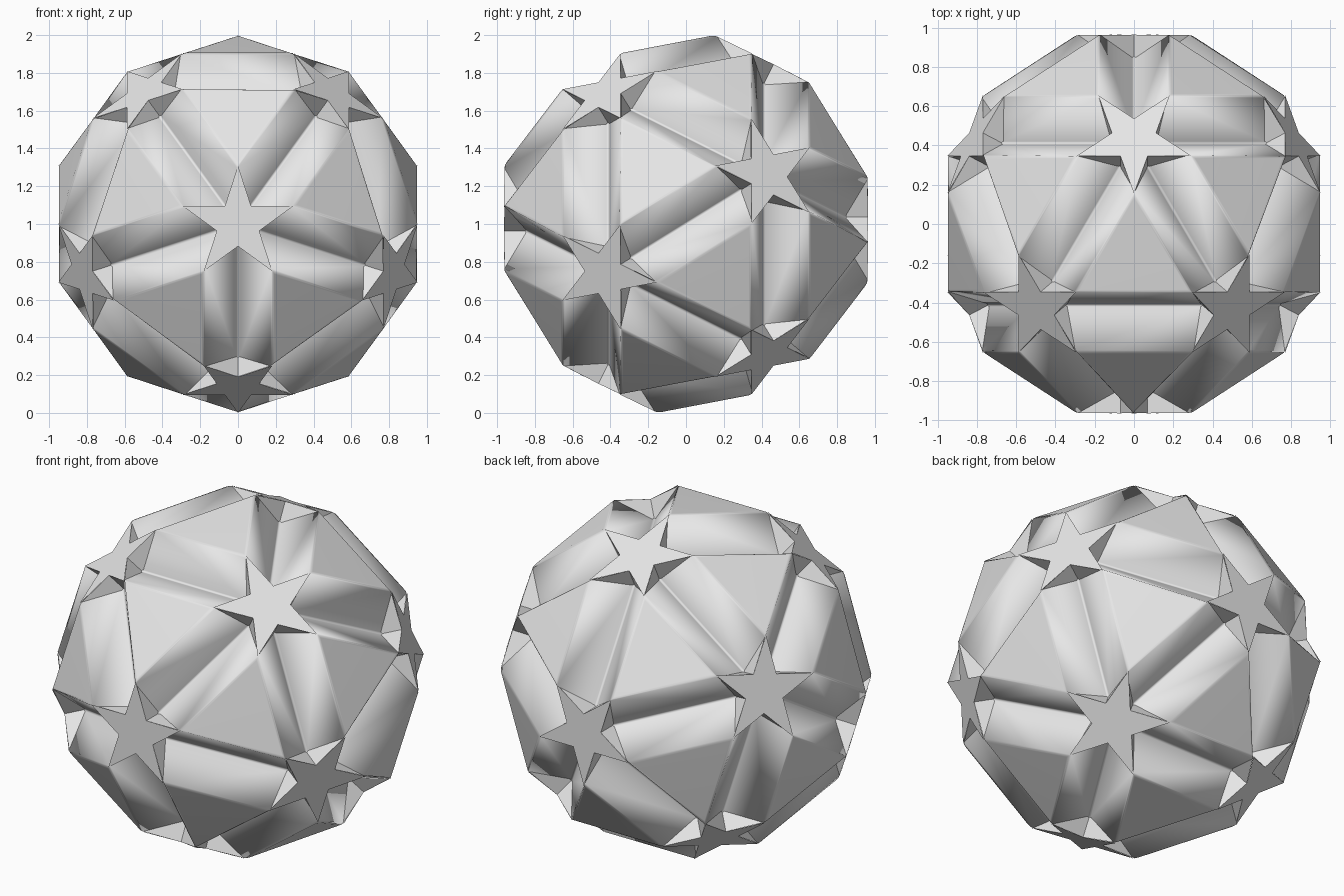
import bpy
import bmesh
import math
from itertools import combinations
from mathutils import Vector

if "Cube" in bpy.data.objects:
    bpy.data.objects.remove(bpy.data.objects["Cube"], do_unlink=True)

EDGE = 0.5878                                    # triangle edge length
STAR_R = EDGE / (2 * math.sin(math.radians(72)))  # star tip radius
STAR_D = 1.6392 * EDGE                           # star plane distance
NOTCH_R = STAR_R * 0.381966                      # star notch radius
DROP = 0.122                                     # groove floor below the notch
LIFT = Vector((0, 0, 1))

grey = bpy.data.materials.new("light_grey")
grey.use_nodes = True
colour = (0.8, 0.8, 0.8, 1)
grey.diffuse_color = colour
grey.node_tree.nodes["Principled BSDF"].inputs["Base Color"].default_value = colour

# Twelve five-fold axes: two poles along y and two rings
half = [Vector((0, 1, 0))]
for k in range(5):
    t = math.radians(72 * k)
    half.append(Vector((2 * math.sin(t), 1, 2 * math.cos(t))).normalized())
axes = half + [-n for n in half]


def adjacent(a, b):
    return abs(a.dot(b) - 1 / math.sqrt(5)) < 0.01


def offset_point(n, target, radius, height):
    """Point above the centre along n, shifted sideways towards target."""
    side = (target - n * n.dot(target)).normalized()
    return n * height + side * radius


def tip(n, m, p):
    return offset_point(n, m + p, STAR_R, STAR_D)


def notch(n, m):
    return offset_point(n, m, NOTCH_R, STAR_D)


def floor_end(n, m):
    return offset_point(n, m, NOTCH_R, STAR_D - DROP)


def ordered(points, n):
    """Sort points counter-clockwise around direction n."""
    u = n.orthogonal().normalized()
    v = n.cross(u)
    return sorted(points, key=lambda p: math.atan2(p.dot(v), p.dot(u)))


def build(name, polygons, soft_width=0):
    bm = bmesh.new()
    for poly in polygons:
        bm.faces.new([bm.verts.new(p + LIFT) for p in poly])
    bmesh.ops.remove_doubles(bm, verts=bm.verts, dist=0.001)
    if soft_width:
        # Soften the long groove edges, keep the short ones crisp
        bmesh.ops.recalc_face_normals(bm, faces=bm.faces)
        soft = [e for e in bm.edges if e.calc_length() > 0.5]
        for e in bm.edges:
            e.smooth = e in soft
        for f in bm.faces:
            f.smooth = True
        bmesh.ops.bevel(bm, geom=soft, offset=soft_width, segments=2,
                        profile=0.5, affect='EDGES')
    mesh = bpy.data.meshes.new(name)
    bm.to_mesh(mesh)
    bm.free()
    mesh.materials.append(grey)
    obj = bpy.data.objects.new(name, mesh)
    bpy.context.collection.objects.link(obj)
    return obj


# Star plates: tips between two neighbouring axes, notches towards each one
stars = []
for n in axes:
    near = [m for m in axes if adjacent(n, m)]
    points = [notch(n, m) for m in near]
    points += [tip(n, m, p) for m, p in combinations(near, 2) if adjacent(m, p)]
    stars.append(ordered(points, n))
build("star_plates", stars)

# Triangle panels between three stars
shell = []
for a, b, c in combinations(axes, 3):
    if adjacent(a, b) and adjacent(b, c) and adjacent(a, c):
        corners = [tip(a, b, c), tip(b, a, c), tip(c, a, b)]
        shell.append(ordered(corners, (a + b + c).normalized()))

# V grooves between neighbouring stars: two walls and the star side facets
for n, m in combinations(axes, 2):
    if adjacent(n, m):
        for p in axes:
            if adjacent(n, p) and adjacent(m, p):
                shell.append([tip(n, m, p), tip(m, n, p),
                              floor_end(m, n), floor_end(n, m)])
                for a, b in ((n, m), (m, n)):
                    shell.append([tip(a, b, p), floor_end(a, b), notch(a, b)])
body = build("grooved_shell", shell, soft_width=0.012)
weighted = body.modifiers.new("even_shading", 'WEIGHTED_NORMAL')
weighted.keep_sharp = True
